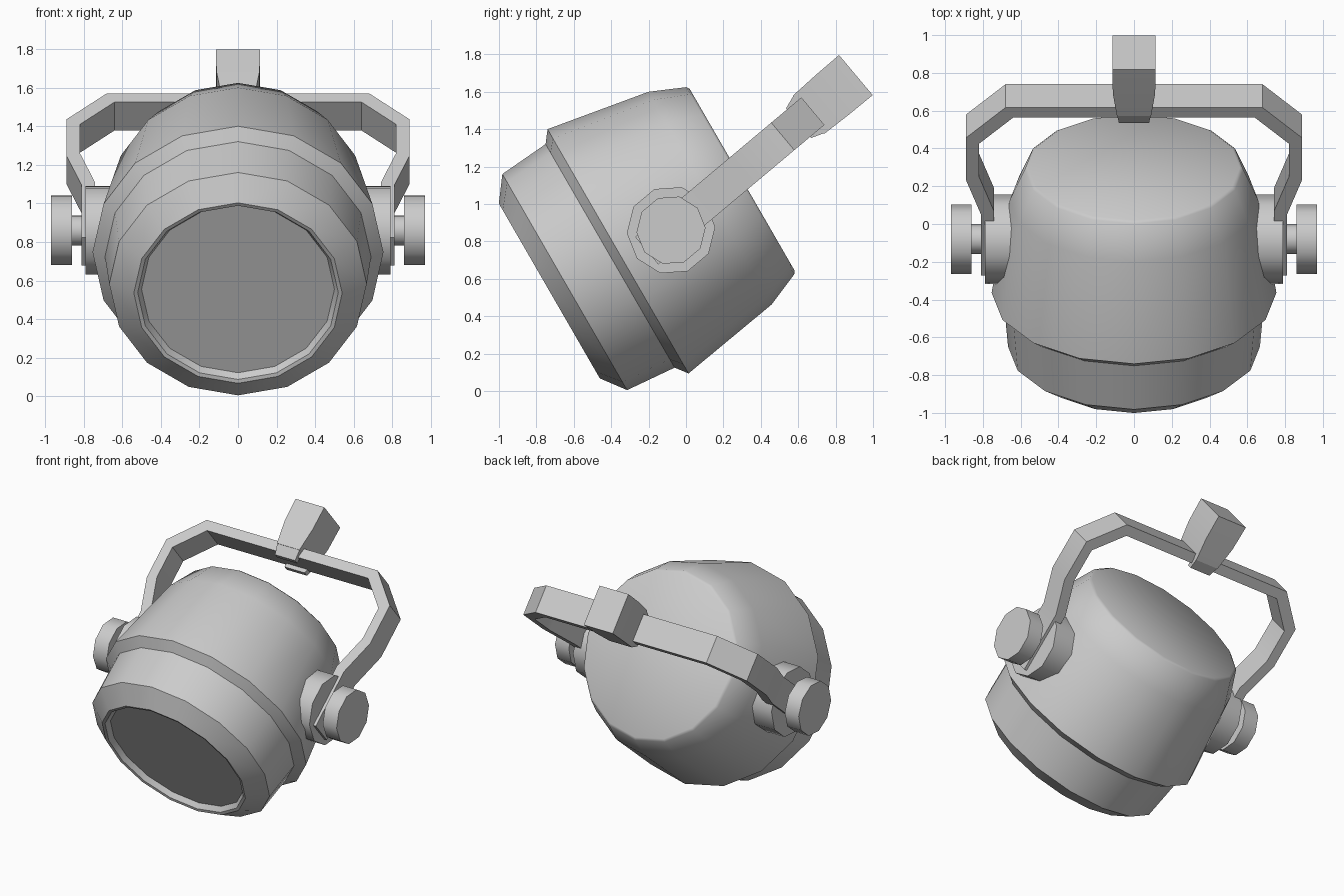
import bpy, bmesh, math
from mathutils import Vector

if "Cube" in bpy.data.objects:
    bpy.data.objects.remove(bpy.data.objects["Cube"])

grey = bpy.data.materials.new("grey metal")
grey.diffuse_color = (0.6, 0.6, 0.6, 1)
grey.use_nodes = True
grey.node_tree.nodes["Principled BSDF"].inputs["Base Color"].default_value = grey.diffuse_color

X = Vector((1, 0, 0))


def finish(name, bm, angle=40):
    bmesh.ops.recalc_face_normals(bm, faces=bm.faces)
    me = bpy.data.meshes.new(name)
    bm.to_mesh(me)
    bm.free()
    me.materials.append(grey)
    ob = bpy.data.objects.new(name, me)
    bpy.context.collection.objects.link(ob)
    bpy.ops.object.select_all(action='DESELECT')
    ob.select_set(True)
    bpy.context.view_layer.objects.active = ob
    bpy.ops.object.shade_smooth_by_angle(angle=math.radians(angle))
    return ob


def loft(bm, rings):
    """Skin a list of equal point rings and cap both ends."""
    rows = [[bm.verts.new(p) for p in ring] for ring in rings]
    n = len(rows[0])
    for a, b in zip(rows, rows[1:]):
        for i in range(n):
            j = (i + 1) % n
            bm.faces.new((a[i], a[j], b[j], b[i]))
    bm.faces.new(rows[0])
    bm.faces.new(rows[-1])


def lathe(bm, origin, axis, u, v, profile, sides, start=0.0):
    """Revolve (distance along axis, radius) pairs."""
    loft(bm, [[origin + axis * s + r * (u * math.cos(a) + v * math.sin(a))
               for a in (start + 2 * math.pi * i / sides for i in range(sides))]
              for s, r in profile])


# lamp housing, tilted 30 degrees downward
tilt = math.radians(30)
axis = Vector((0, -math.cos(tilt), -math.sin(tilt)))
up = Vector((0, -math.sin(tilt), math.cos(tilt)))
back = Vector((0, 0.30, 1.13))
bm = bmesh.new()
lathe(bm, back, axis, X, up,
      [(0, 0.56), (0.012, 0.578), (0.198, 0.657), (0.766, 0.754),
       (0.815, 0.69), (1.095, 0.667), (1.19, 0.54), (1.185, 0.52), (1.15, 0.50)], 16)
finish("lamp_housing", bm, 45)

# frame of the yoke: t runs away from the pivot, n across the bar
pivot = Vector((0, -0.08, 0.86))
lean = math.radians(40)
T = Vector((0, math.cos(lean), math.sin(lean)))
N = Vector((0, -math.sin(lean), math.cos(lean)))


def at(x, t, n):
    return pivot + X * x + T * t + N * n


# pivot hubs, axles and knobs on both sides
for side, sx in (("right", 1), ("left", -1)):
    for part, r, x0, x1 in (("hub", 0.237, 0.60, 0.79),
                            ("axle", 0.08, 0.78, 0.87),
                            ("knob", 0.185, 0.86, 0.97)):
        bm = bmesh.new()
        lathe(bm, pivot, X * sx, T, N, [(x0, r), (x1, r)], 10)
        finish(f"{side}_{part}", bm)

# yoke: bent flat bar, mirrored from one half
outer = [(0.81, -0.17), (0.81, 0.25), (0.89, 0.49), (0.89, 0.78), (0.68, 0.99)]
inner = [(0.74, -0.17), (0.74, 0.27), (0.82, 0.51), (0.82, 0.74), (0.64, 0.92)]
pairs = list(zip(outer, inner))
pairs += [((-a[0], a[1]), (-b[0], b[1])) for a, b in reversed(pairs)]
W = 0.096
bm = bmesh.new()
loft(bm, [[at(*o, W), at(*o, -W), at(*i, -W), at(*i, W)] for o, i in pairs])
finish("yoke", bm)

# mounting clamp block on top of the yoke
bm = bmesh.new()
loft(bm, [[at(x * w, t, n * d) for x, n in ((1, 1), (-1, 1), (-1, -1), (1, -1))]
          for t, w, d in ((0.96, 0.09, 0.132), (1.12, 0.112, 0.138), (1.29, 0.115, 0.14))])
finish("clamp_block", bm)

# clamp jaws gripping both sides of the bar
for name, s in (("upper_jaw", 1), ("lower_jaw", -1)):
    bm = bmesh.new()
    loft(bm, [[at(w, t, s * a), at(-w, t, s * a), at(-w, t, s * b), at(w, t, s * b)]
              for t, w, a, b in ((0.97, 0.09, 0.08, 0.132), (0.89, 0.08, 0.065, 0.104))])
    finish(name, bm)
